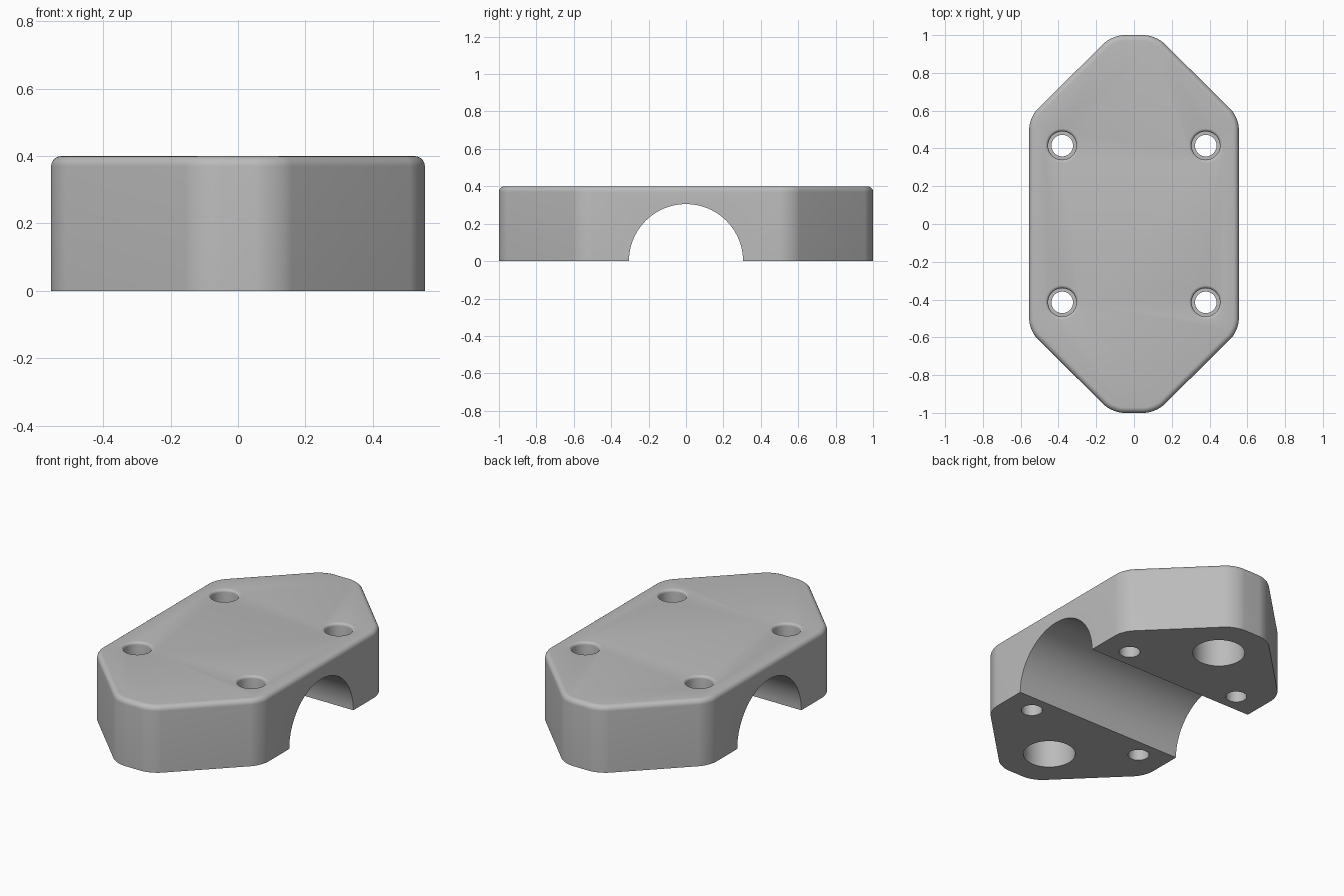
import bpy, bmesh, math
from mathutils import Matrix

if "Cube" in bpy.data.objects:
    bpy.data.objects.remove(bpy.data.objects["Cube"], do_unlink=True)

HEIGHT = 0.4
HALF_X, HALF_Y = 0.555, 1.0

grey = bpy.data.materials.new("plain grey")
grey.use_nodes = True
colour = (0.5, 0.5, 0.5, 1)
grey.diffuse_color = colour
grey.node_tree.nodes["Principled BSDF"].inputs["Base Color"].default_value = colour


def make_object(name, bm):
    bmesh.ops.recalc_face_normals(bm, faces=bm.faces)
    mesh = bpy.data.meshes.new(name)
    bm.to_mesh(mesh)
    bm.free()
    mesh.materials.append(grey)
    obj = bpy.data.objects.new(name, mesh)
    bpy.context.collection.objects.link(obj)
    return obj


def lathe(name, profile, x, y, steps=48):
    """Solid of revolution about z from (radius, z) points."""
    bm = bmesh.new()
    rings = []
    for r, z in profile:
        angles = [2 * math.pi * i / steps for i in range(steps)]
        rings.append([bm.verts.new((x + r * math.cos(a), y + r * math.sin(a), z)) for a in angles])
    for low, high in zip(rings, rings[1:]):
        for i in range(steps):
            j = (i + 1) % steps
            bm.faces.new((low[i], low[j], high[j], high[i]))
    bm.faces.new(rings[0])
    bm.faces.new(rings[-1])
    return make_object(name, bm)


# Block: elongated octagon with rounded corners and a rounded top rim
bm = bmesh.new()
quarter = [(HALF_X, 0.565), (0.115, HALF_Y)]
outline = quarter + [(-x, y) for x, y in reversed(quarter)]
outline += [(-x, -y) for x, y in outline]
base = bm.faces.new([bm.verts.new((x, y, 0)) for x, y in outline])
top = bmesh.ops.extrude_face_region(bm, geom=[base])["geom"]
bmesh.ops.translate(bm, vec=(0, 0, HEIGHT), verts=[v for v in top if isinstance(v, bmesh.types.BMVert)])
uprights = [e for e in bm.edges if abs(e.verts[0].co.z - e.verts[1].co.z) > 0.1]
bmesh.ops.bevel(bm, geom=uprights, offset=0.062, segments=10, profile=0.5, affect="EDGES")
rim = [e for e in bm.edges if all(v.co.z > HEIGHT - 0.001 for v in e.verts)]
bmesh.ops.bevel(bm, geom=rim, offset=0.03, segments=6, profile=0.5, affect="EDGES")
block = make_object("mounting_block", bm)

cutters = []

# Half-round channel running across the underside
bm = bmesh.new()
bmesh.ops.create_cone(bm, cap_ends=True, segments=96, radius1=0.305, radius2=0.305,
                      depth=2, matrix=Matrix.Rotation(math.pi / 2, 4, "Y"))
cutters.append(make_object("channel_cutter", bm))

# Counterbored screw holes with a rounded upper rim
ROUND = 0.016
rim_curve = [(0.075 + ROUND * (1 - math.cos(a)), HEIGHT - ROUND + ROUND * math.sin(a))
             for a in [math.pi / 2 * i / 5 for i in range(6)]]
screw = [(0.057, -0.1), (0.057, 0.2), (0.075, 0.2)] + rim_curve + [(0.091, 0.5)]
for x in (-0.38, 0.38):
    for y in (-0.415, 0.415):
        cutters.append(lathe("screw_hole_cutter", screw, x, y))

# Large blind pockets underneath each end
for y in (-0.72, 0.72):
    cutters.append(lathe("pocket_cutter", [(0.142, -0.1), (0.142, 0.3)], 0, y))

bpy.context.view_layer.objects.active = block
for cutter in cutters:
    cut = block.modifiers.new(cutter.name, "BOOLEAN")
    cut.operation = "DIFFERENCE"
    cut.solver = "EXACT"
    cut.object = cutter
    bpy.ops.object.modifier_apply(modifier=cut.name)
for cutter in cutters:
    bpy.data.objects.remove(cutter, do_unlink=True)

bpy.ops.object.select_all(action="DESELECT")
block.select_set(True)
bpy.ops.object.shade_smooth_by_angle(angle=math.radians(30))
